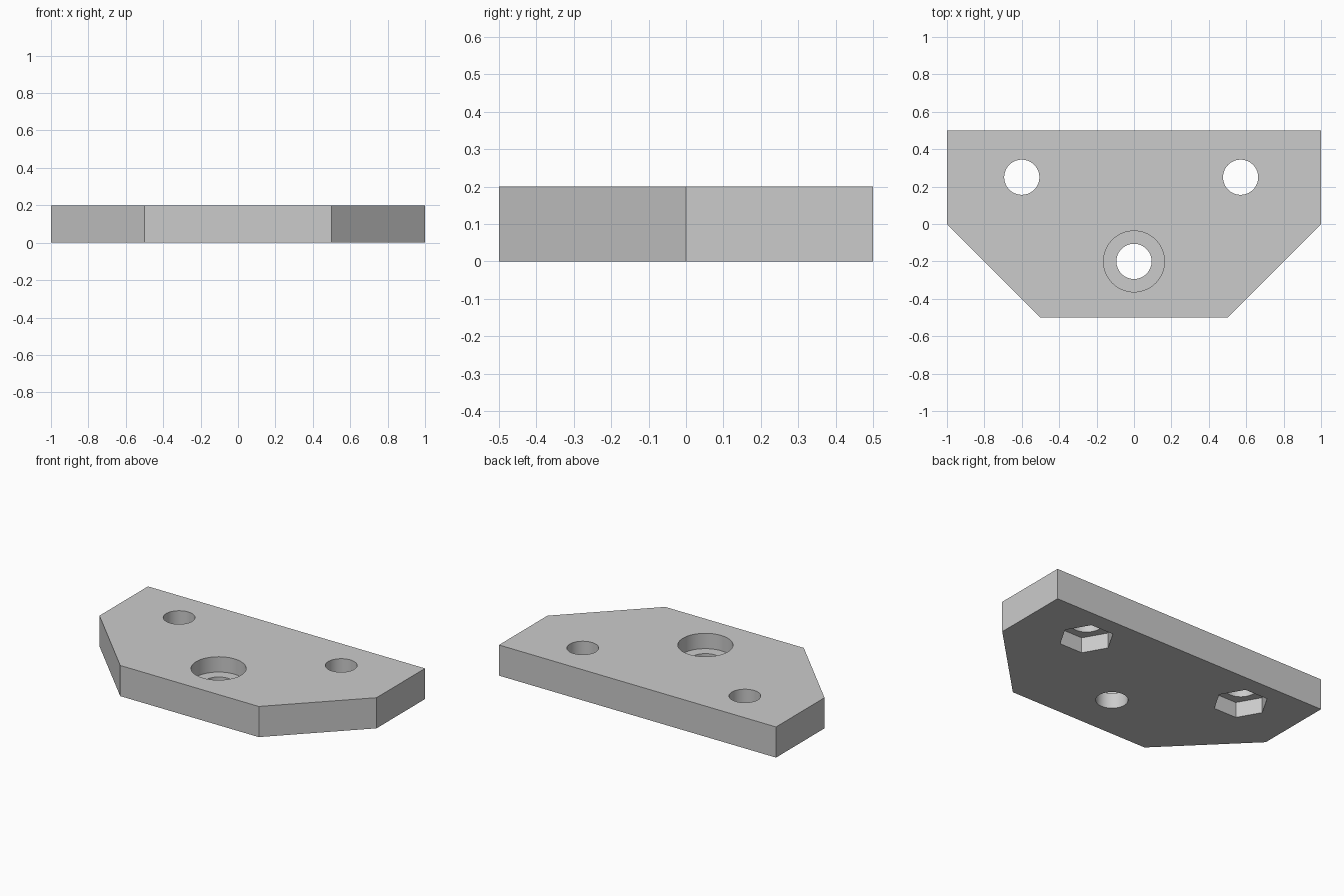
import bpy
import bmesh
from math import radians

default_cube = bpy.data.objects.get("Cube")
if default_cube:
    bpy.data.objects.remove(default_cube, do_unlink=True)

THICK = 0.2
MID = 0.1            # depth of the counterbore and the nut pockets
HOLE_R = 0.094
WIDE_R = 0.163

# Single grey material
grey = bpy.data.materials.new("plain grey")
grey.use_nodes = True
grey.diffuse_color = (0.6, 0.6, 0.6, 1)
grey.node_tree.nodes["Principled BSDF"].inputs["Base Color"].default_value = (0.6, 0.6, 0.6, 1)

# Plate: a rectangle with two chamfered front corners, extruded upward
outline = [(-0.5, -0.5), (0.5, -0.5), (1, 0), (1, 0.5), (-1, 0.5), (-1, 0)]
bm = bmesh.new()
base = bm.faces.new([bm.verts.new((x, y, 0)) for x, y in outline])
ext = bmesh.ops.extrude_face_region(bm, geom=[base], use_keep_orig=True)
top = [v for v in ext["geom"] if isinstance(v, bmesh.types.BMVert)]
bmesh.ops.translate(bm, verts=top, vec=(0, 0, THICK))
bmesh.ops.recalc_face_normals(bm, faces=bm.faces)
mesh = bpy.data.meshes.new("mounting_plate")
bm.to_mesh(mesh)
bm.free()
plate = bpy.data.objects.new("mounting_plate", mesh)
bpy.context.collection.objects.link(plate)
mesh.materials.append(grey)


def bore(name, x, y, radius, low, high, sides=64):
    """Cut an upright prism out of the plate."""
    bpy.ops.mesh.primitive_cylinder_add(
        vertices=sides, radius=radius, depth=high - low,
        location=(x, y, (low + high) / 2),
        rotation=(0, 0, radians(30) if sides == 6 else 0))
    cutter = bpy.context.object
    cutter.name = name + "_cutter"
    cutter.hide_render = True
    cutter.data.materials.append(grey)
    mod = plate.modifiers.new(name, "BOOLEAN")
    mod.operation = "DIFFERENCE"
    mod.solver = "EXACT"
    mod.object = cutter
    bpy.ops.object.select_all(action="DESELECT")
    plate.select_set(True)
    bpy.context.view_layer.objects.active = plate
    bpy.ops.object.modifier_apply(modifier=mod.name)
    bpy.data.objects.remove(cutter, do_unlink=True)


# Two rear bolt holes with hexagonal nut pockets underneath
for side, x in (("right", -0.6), ("left", 0.57)):
    bore(side + "_hole", x, 0.25, HOLE_R, -MID, THICK + MID)
    bore(side + "_nut_pocket", x, 0.25, WIDE_R, -MID, MID, sides=6)

# Front bolt hole, counterbored from the top
bore("front_hole", 0, -0.2, HOLE_R, -MID, THICK + MID)
bore("front_counterbore", 0, -0.2, WIDE_R, MID, THICK + MID)

bpy.ops.object.shade_smooth_by_angle(angle=radians(30))
